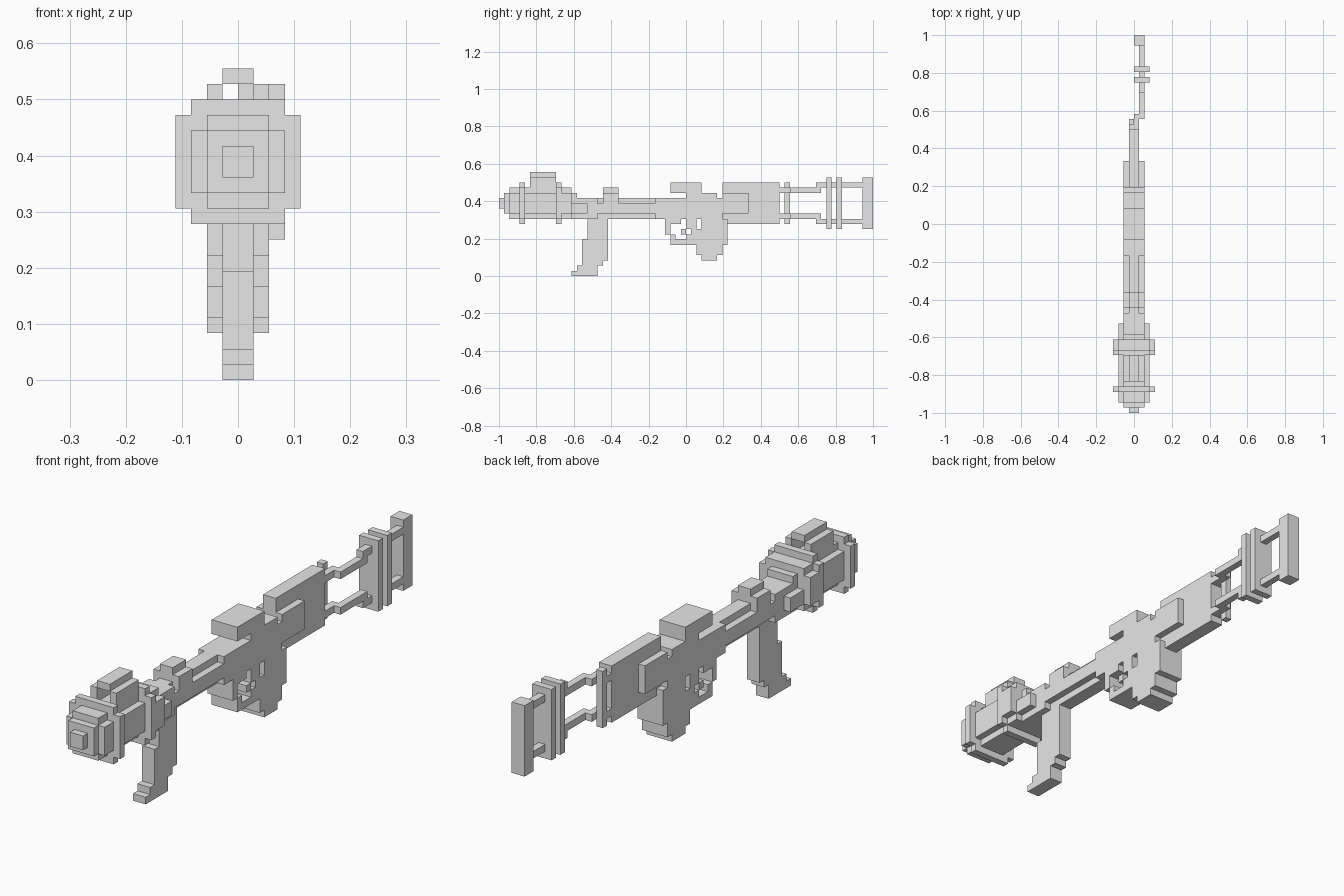
import bpy
import bmesh
from mathutils import Matrix, Vector

UNIT = 2 / 72          # edge of one block
CENTRE = 14            # height of the barrel axis, in blocks

default_cube = bpy.data.objects.get("Cube")
if default_cube:
    bpy.data.objects.remove(default_cube, do_unlink=True)

grey = bpy.data.materials.new("plain_grey")
grey.use_nodes = True
GREY_COLOUR = (0.8, 0.8, 0.8, 1)
grey.diffuse_color = GREY_COLOUR
grey.node_tree.nodes["Principled BSDF"].inputs["Base Color"].default_value = GREY_COLOUR


def box(x, y, z):
    """One block described by its ranges along each axis, in blocks."""
    return (x, y, z)


def centred(half, y, z):
    """A block symmetric about the middle plane."""
    return box((-half, half), y, z)


def mirrored(x, y, z):
    """A pair of blocks, one on each side."""
    return [box(x, y, z), box((-x[1], -x[0]), y, z)]


def stepped_disc(radius, y):
    """A square disc with notched corners around the barrel axis."""
    inner = radius - 1
    return [centred(radius, y, (CENTRE - inner, CENTRE + inner)),
            centred(inner, y, (CENTRE - radius, CENTRE + radius))]


def square_disc(half, y):
    return [centred(half, y, (CENTRE - half, CENTRE + half))]


def part(name, blocks):
    """Join blocks into one flat shaded object."""
    bm = bmesh.new()
    for ranges in blocks:
        low = Vector([r[0] for r in ranges])
        high = Vector([r[1] for r in ranges])
        middle = (low + high) / 2 - Vector((0, 36, 0))
        matrix = (Matrix.Translation(middle * UNIT)
                  @ Matrix.Diagonal((high - low) * UNIT).to_4x4())
        bmesh.ops.create_cube(bm, size=1, matrix=matrix)
    mesh = bpy.data.meshes.new(name)
    bm.to_mesh(mesh)
    bm.free()
    mesh.materials.append(grey)
    obj = bpy.data.objects.new(name, mesh)
    bpy.context.scene.collection.objects.link(obj)
    return obj


# Muzzle head, from the tip backwards
part("muzzle_tip", square_disc(1, (0, 1)) + square_disc(2, (1, 2)))
part("muzzle_drum", stepped_disc(3, (2, 12)))
part("front_collar", stepped_disc(4, (4, 5)))
part("rear_collar", stepped_disc(4, (11, 12)))
part("collar_step", [centred(4, (12, 14), (12, 16)),
                     centred(3, (12, 14), (11, 17))])
part("collar_neck", [centred(3, (14, 17), (12, 14)),
                     centred(2, (14, 19), (11, 15)),
                     centred(2, (14, 15), (15, 16))])

# Open bridge over the muzzle
part("top_bridge", mirrored((1, 2), (6, 11), (17, 19))
     + [centred(1, (6, 11), (19, 20))])

# Barrel with side rails and sight
part("barrel", [centred(1, (17, 32), (11, 15))])
part("barrel_rail", [centred(2, (17, 32), (12, 14))])
part("sight", [centred(2, (20, 23), (14, 16)),
               centred(1, (20, 23), (16, 17))])

# Stepped front grip
part("front_grip", [
    centred(1, (17, 21), (7, 11)),
    centred(1, (16, 21), (3, 7)),
    centred(1, (16, 20), (2, 3)),
    centred(1, (15, 19), (1, 2)),
    centred(1, (14, 19), (0, 1)),
])

# Receiver, raised top block and lower housing
part("receiver", [
    centred(2, (30, 43), (11, 15)),
    centred(2, (36, 42), (15, 16)),
    centred(2, (39, 44), (6, 11)),
])
part("top_block", [centred(2, (33, 39), (16, 18))])
part("lower_housing", [
    centred(2, (38, 43), (4, 6)),
    centred(2, (39, 42), (3, 4)),
])

# Trigger guard with its small openings
part("trigger_guard", [
    centred(2, (32, 33), (8, 11)),
    centred(2, (33, 39), (6, 7)),
    centred(2, (33, 34), (7, 8)),
    centred(2, (36, 39), (7, 8)),
    centred(2, (33, 35), (10, 11)),
    centred(2, (35, 36), (8, 9)),
    centred(2, (36, 38), (9, 11)),
    centred(2, (37, 39), (8, 9)),
])

# Stock body with side panels
part("stock", [centred(1, (43, 54), (10, 18))])
part("stock_side_panel", [centred(2, (43, 48), (12, 16))])

# Stock end post and the two offset struts
part("stock_post", [box((-1, 0), (55, 56), (10, 18))])
for name, near, far in (("upper_strut", 16, 17), ("lower_strut", 11, 10)):
    part(name, [
        box((-1, 1), (54, 56), (near, near + 1)),
        box((0, 2), (56, 57), (near, near + 1)),
        box((1, 2), (57, 62), (near, near + 1)),
        box((1, 2), (61, 70), (far, far + 1)),
    ])

# Rear plates and shoulder butt
for name, start in (("front_plate", 63), ("rear_plate", 65)):
    part(name, [box((0, 3), (start, start + 1), (9, 19))])
part("butt_plate", [box((0, 2), (70, 72), (9, 19))])
